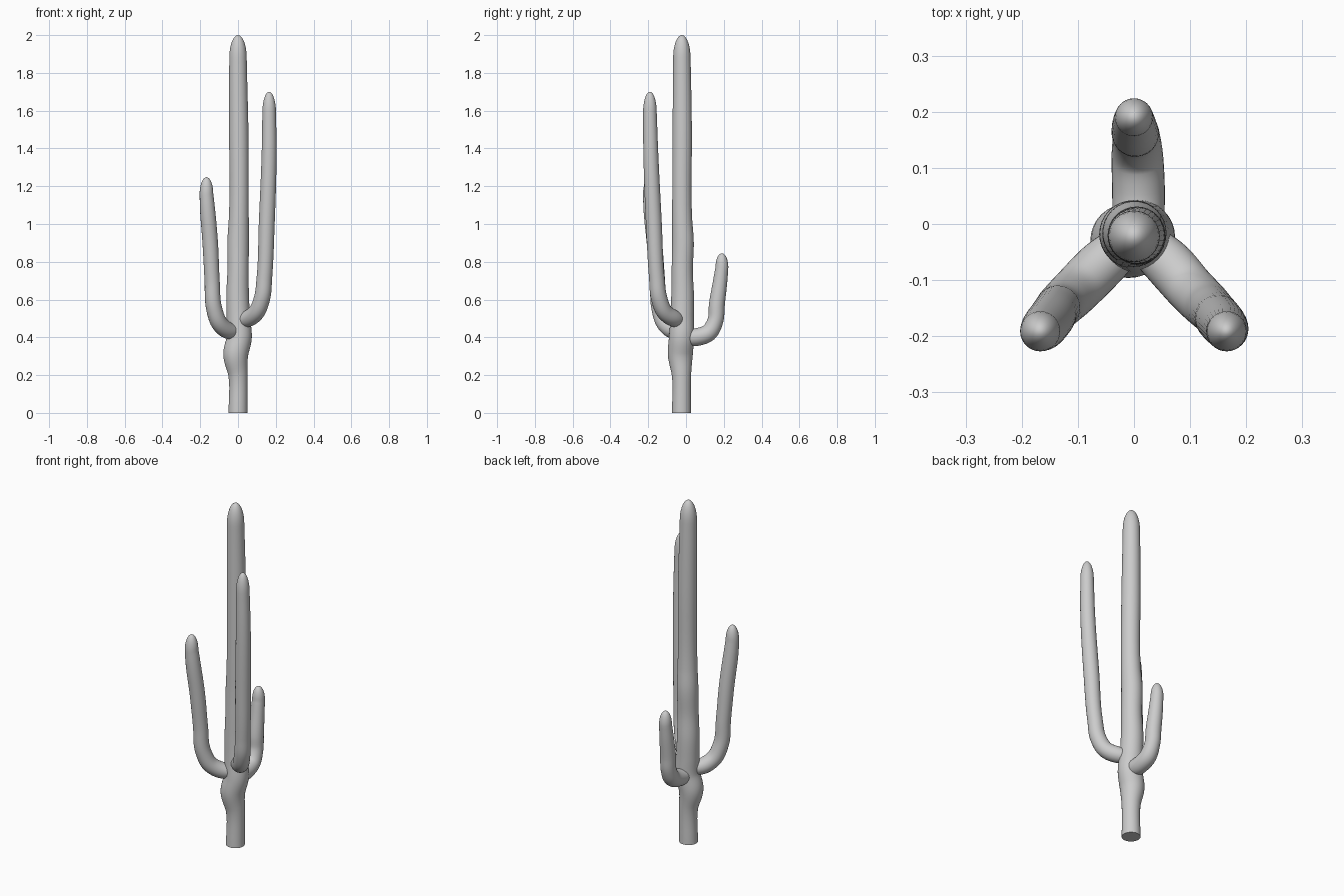
import bpy, bmesh, math
from mathutils import Vector

if "Cube" in bpy.data.objects:
    bpy.data.objects.remove(bpy.data.objects["Cube"])

SIDES = 32


def spline(pts, steps=6):
    # Catmull-Rom through (x, y, z, radius) points
    p = [Vector(q) for q in pts]
    p = [p[0] * 2 - p[1]] + p + [p[-1] * 2 - p[-2]]
    out = []
    for i in range(1, len(p) - 2):
        a, b, c, d = p[i - 1:i + 3]
        # non-uniform tangents keep unevenly spaced points from overshooting
        la, lb, lc = [max((v - u).xyz.length, 1e-4) for u, v in ((a, b), (b, c), (c, d))]
        m1 = ((b - a) / la * lb + (c - b) / lb * la) / (la + lb) * lb
        m2 = ((c - b) / lb * lc + (d - c) / lc * lb) / (lb + lc) * lb
        for k in range(steps):
            t = k / steps
            out.append(b * (2*t**3 - 3*t**2 + 1) + m1 * (t**3 - 2*t**2 + t)
                       + c * (3*t**2 - 2*t**3) + m2 * (t**3 - t**2))
    out.append(p[-2])
    return out


def stem(name, pts, tip):
    # Round stem swept along a path and closed by a long dome of height tip
    path = spline(pts)
    end = path[-1].copy()
    for k in range(1, 9):
        a = k / 9 * math.pi / 2
        path.append(Vector((end.x, end.y, end.z + tip * math.sin(a), end.w * math.cos(a))))
    bm = bmesh.new()
    rings, side = [], Vector((1, 0, 0))
    if abs((path[1] - path[0]).xyz.normalized().z) < 0.7:
        side = Vector((0, 0, 1))
    for i, q in enumerate(path):
        tan = (path[min(i + 1, len(path) - 1)] - path[max(i - 1, 0)]).xyz.normalized()
        if i == 0 and name == "trunk":
            tan = Vector((0, 0, 1))
        if i >= len(path) - 9:
            tan = Vector((0, 0, 1))
        side = (side - tan * side.dot(tan)).normalized()
        up = tan.cross(side)
        rings.append([bm.verts.new(q.xyz + (side * math.cos(2 * math.pi * j / SIDES)
                      + up * math.sin(2 * math.pi * j / SIDES)) * q.w) for j in range(SIDES)])
    for r0, r1 in zip(rings, rings[1:]):
        for j in range(SIDES):
            k = (j + 1) % SIDES
            bm.faces.new((r0[j], r0[k], r1[k], r1[j]))
    bm.faces.new(rings[0][::-1])
    top = bm.verts.new((end.x, end.y, end.z + tip))
    for j in range(SIDES):
        bm.faces.new((rings[-1][j], rings[-1][(j + 1) % SIDES], top))
    bmesh.ops.recalc_face_normals(bm, faces=bm.faces)
    me = bpy.data.meshes.new(name)
    bm.to_mesh(me)
    bm.free()
    ob = bpy.data.objects.new(name, me)
    bpy.context.collection.objects.link(ob)
    bpy.context.view_layer.objects.active = ob
    ob.select_set(True)
    bpy.ops.object.shade_smooth_by_angle(angle=math.radians(50))
    ob.select_set(False)


# Slightly lumpy main trunk
stem("trunk", [
    (0, -.024, 0, .05), (0, -.024, .2, .051), (-.012, -.03, .31, .066),
    (.007, -.024, .4, .066), (.002, -.02, .5, .062), (-.002, -.018, .62, .06),
    (0, -.02, .75, .056), (.001, -.016, .91, .057), (.004, -.02, 1.02, .053),
    (.004, -.02, 1.5, .051), (.001, -.021, 1.75, .048), (0, -.022, 1.88, .046)], .12)

# Tall arm, front right
stem("right_arm", [
    (.02, -.035, .49, .038), (.055, -.065, .5, .044), (.1, -.115, .537, .044),
    (.128, -.143, .61, .043), (.14, -.155, .72, .041), (.152, -.17, 1.0, .042),
    (.165, -.187, 1.4, .039), (.165, -.191, 1.59, .036)], .11)

# Middle arm, front left
stem("left_arm", [
    (-.015, -.035, .43, .038), (-.055, -.07, .437, .044), (-.1, -.115, .477, .044),
    (-.128, -.142, .56, .042), (-.137, -.151, .7, .04), (-.147, -.167, .9, .041),
    (-.163, -.187, 1.1, .039), (-.167, -.191, 1.16, .036)], .088)

# Short arm, back
stem("back_arm", [
    (.008, .0, .4, .046), (.008, .06, .402, .047), (.006, .12, .425, .046),
    (.004, .156, .49, .042), (.002, .163, .57, .042), (0, .18, .69, .038),
    (0, .19, .77, .034)], .075)
